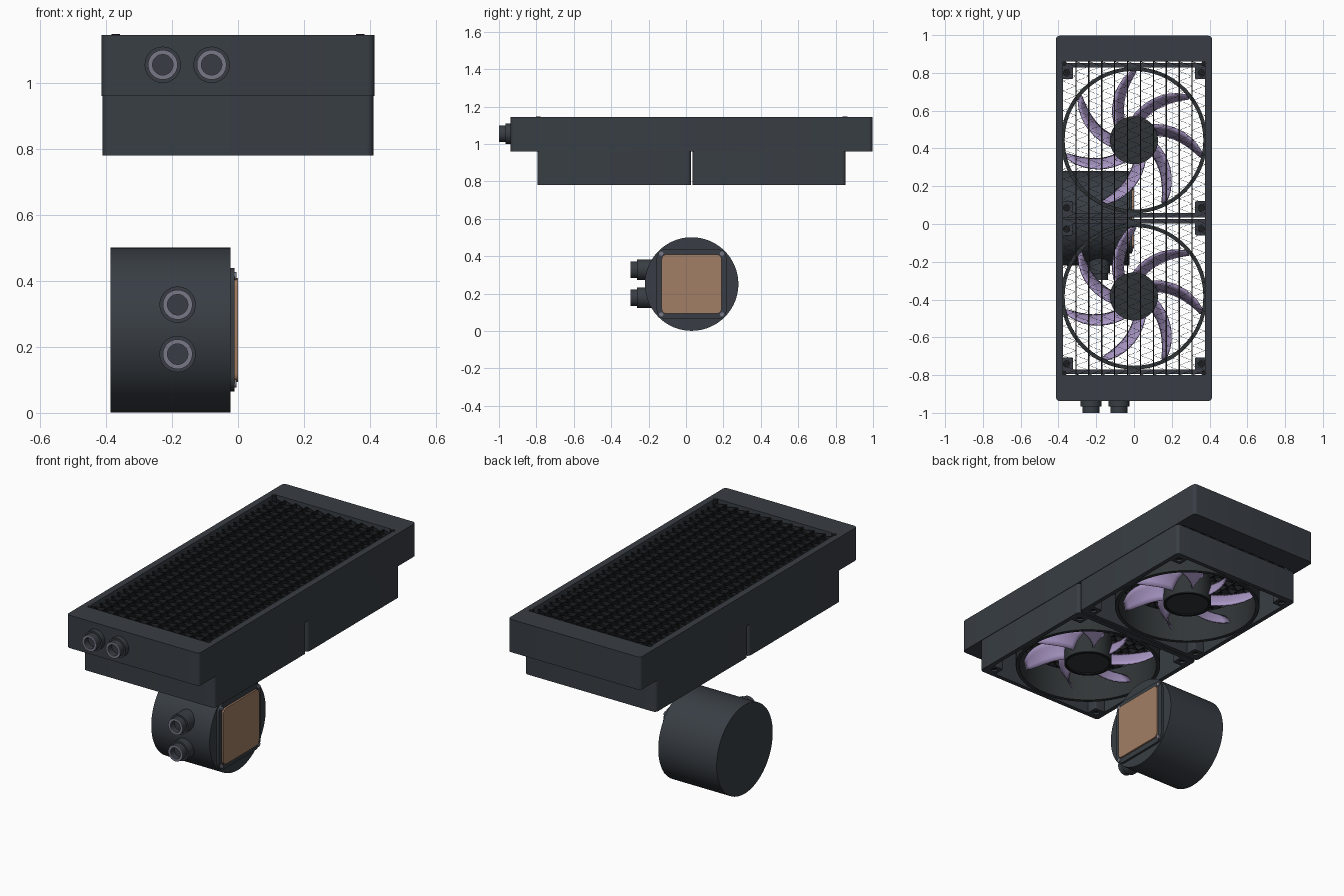
import bpy
import bmesh
from math import sin, cos, pi, radians
from mathutils import Matrix, Vector

if "Cube" in bpy.data.objects:
    bpy.data.objects.remove(bpy.data.objects["Cube"])


def material(name, rgb):
    m = bpy.data.materials.new(name)
    m.use_nodes = True
    m.diffuse_color = (*rgb, 1)
    m.node_tree.nodes["Principled BSDF"].inputs["Base Color"].default_value = (*rgb, 1)
    return m


CASE = material("slate grey", (0.04, 0.048, 0.058))
DARK = material("dark grey", (0.03, 0.036, 0.038))
FIN = material("fin black", (0.012, 0.013, 0.015))
LILAC = material("lilac", (0.40, 0.31, 0.56))
STEEL = material("steel grey", (0.19, 0.19, 0.25))
COPPER = material("copper", (0.36, 0.21, 0.13))

CY = 0.03          # middle of the cooler along y
HALF = 0.413       # half of the radiator width
TO_FRONT = Matrix.Rotation(pi / 2, 4, 'X')   # local z points to -y
TO_SIDE = Matrix.Rotation(pi / 2, 4, 'Y')    # local z points to +x


def finish(name, mesh, mat):
    obj = bpy.data.objects.new(name, mesh)
    bpy.context.scene.collection.objects.link(obj)
    mesh.materials.clear()
    mesh.materials.append(mat)
    bpy.ops.object.select_all(action='DESELECT')
    obj.select_set(True)
    bpy.context.view_layer.objects.active = obj
    bpy.ops.object.shade_smooth_by_angle(angle=radians(35))
    return obj


def circle(r, x=0, y=0, n=64):
    return [(x + r * cos(2 * pi * i / n), y + r * sin(2 * pi * i / n)) for i in range(n)]


def rect(hx, hy, r=0.0, x=0, y=0):
    """Rectangle outline with rounded corners."""
    pts = []
    for k, (sx, sy) in enumerate([(1, 1), (-1, 1), (-1, -1), (1, -1)]):
        for s in range(6 if r else 1):
            a = pi / 2 * (k + s / 5)
            pts.append((x + sx * (hx - r) + r * cos(a), y + sy * (hy - r) + r * sin(a)))
    return pts


def prism(name, loops, lo, hi, mat, matrix=Matrix()):
    """Extrude an outline, with any inner loops cut out as holes."""
    curve = bpy.data.curves.new(name, 'CURVE')
    curve.dimensions = '2D'
    curve.fill_mode = 'BOTH'
    curve.extrude = (hi - lo) / 2
    for loop in loops:
        sp = curve.splines.new('POLY')
        sp.points.add(len(loop) - 1)
        for p, (x, y) in zip(sp.points, loop):
            p.co = (x, y, 0, 1)
        sp.use_cyclic_u = True
    tmp = bpy.data.objects.new(name, curve)
    bpy.context.scene.collection.objects.link(tmp)
    graph = bpy.context.evaluated_depsgraph_get()
    mesh = bpy.data.meshes.new_from_object(tmp.evaluated_get(graph))
    bpy.data.objects.remove(tmp)
    mesh.transform(matrix @ Matrix.Translation((0, 0, (lo + hi) / 2)))
    bm = bmesh.new()
    bm.from_mesh(mesh)
    bmesh.ops.remove_doubles(bm, verts=bm.verts, dist=1e-5)
    bmesh.ops.recalc_face_normals(bm, faces=bm.faces)
    bm.to_mesh(mesh)
    bm.free()
    return finish(name, mesh, mat)


# Radiator housing, open through the middle
WIN_X, WIN_Y = 0.376, 0.83
prism("radiator_housing", [rect(HALF, 0.967, 0.02, 0, CY), rect(WIN_X, WIN_Y, 0, 0, CY)],
      0.96, 1.145, CASE)

# Radiator core: flat tubes along y with zigzag fins between them
CHANNELS, ROWS = 11, 64
step = 2 * WIN_X / CHANNELS
for i in range(1, CHANNELS):
    prism("coolant_tube", [rect(0.003, WIN_Y, 0, -WIN_X + i * step, CY)], 0.965, 1.13, FIN)
bm = bmesh.new()
for c in range(CHANNELS):
    x0 = -WIN_X + c * step
    previous = None
    for k in range(ROWS + 1):
        x = x0 + step * (k % 2)
        y = CY - WIN_Y + 2 * WIN_Y * k / ROWS
        pair = [bm.verts.new((x, y, z)) for z in (0.97, 1.127)]
        if previous:
            bm.faces.new((previous[0], pair[0], pair[1], previous[1]))
        previous = pair
fin_mesh = bpy.data.meshes.new("cooling_fins")
bm.to_mesh(fin_mesh)
bm.free()
fins = finish("cooling_fins", fin_mesh, FIN)
solid = fins.modifiers.new("thickness", 'SOLIDIFY')
solid.thickness = 0.004
solid.offset = 0


def blade_set(name, cy):
    """Seven swept, tilted blades around a hub."""
    bm = bmesh.new()
    rows, cols = 9, 5
    for b in range(7):
        grid = []
        for i in range(rows):
            t = i / (rows - 1)
            r = 0.115 + 0.25 * t
            mid = radians(128) + 2 * pi * b / 7 - radians(38) * t ** 0.85
            width = 0.065 * (1 - 0.55 * t ** 5)
            line = []
            for j in range(cols):
                u = j / (cols - 1) - 0.5
                a = mid + width * (u + 0.5 * u * u) / r
                line.append(bm.verts.new((r * cos(a), cy + r * sin(a), 0.87 + 1.5 * width * u)))
            grid.append(line)
        for i in range(rows - 1):
            for j in range(cols - 1):
                bm.faces.new((grid[i][j], grid[i + 1][j], grid[i + 1][j + 1], grid[i][j + 1]))
    mesh = bpy.data.meshes.new(name)
    bm.to_mesh(mesh)
    bm.free()
    obj = finish(name, mesh, LILAC)
    mod = obj.modifiers.new("thickness", 'SOLIDIFY')
    mod.thickness = 0.007
    mod.offset = 0


# Two fans under the radiator
for label, cy in (("front", CY - 0.4135), ("back", CY + 0.4135)):
    prism(label + "_fan_frame", [rect(0.41, 0.41, 0.02, 0, cy), rect(0.386, 0.386, 0, 0, cy)],
          0.78, 0.96, CASE)
    prism(label + "_fan_ring", [circle(0.387, 0, cy, 96), circle(0.367, 0, cy, 96)],
          0.781, 0.959, DARK)
    prism(label + "_fan_hub", [circle(0.127, 0, cy)], 0.8, 0.945, DARK)
    prism(label + "_hub_rim", [circle(0.127, 0, cy), circle(0.113, 0, cy)], 0.793, 0.8, FIN)
    blade_set(label + "_fan_blades", cy)
    for sx in (-1, 1):
        for sy in (-1, 1):
            x, y = sx * 0.357, cy + sy * 0.357
            prism(label + "_corner_post", [rect(0.034, 0.034, 0.008, x, y), circle(0.017, x, y, 20)],
                  0.78, 0.96, CASE)
            prism(label + "_screw", [circle(0.017, x, y, 20)], 0.79, 0.95, FIN)

# Small screw heads in the radiator corners
for sx in (-1, 1):
    for sy in (-1, 1):
        prism("radiator_screw", [circle(0.013, sx * 0.37, CY + sy * 0.82, 16)], 1.1, 1.148, FIN)


def fitting(name, x, z, root, tip):
    """Hose fitting facing the front, from y = root to y = tip."""
    m = Matrix.Translation(Vector((x, 0, z))) @ TO_FRONT
    prism(name + "_collar", [circle(0.055, n=40)], -root, -tip - 0.035, CASE, m)
    prism(name + "_nozzle", [circle(0.045, n=40), circle(0.031, n=40)],
          -tip - 0.036, -tip - 0.003, CASE, m)
    prism(name + "_face_ring", [circle(0.045, n=40), circle(0.031, n=40)],
          -tip - 0.003, -tip, STEEL, m)


for n, x in (("right", -0.228), ("left", -0.08)):
    fitting(n + "_radiator_fitting", x, 1.055, -0.92, -1.0)
for n, z in (("upper", 0.328), ("lower", 0.178)):
    fitting(n + "_pump_fitting", -0.183, z, -0.13, -0.297)

# Pump: round body lying along x, mounting plate and copper cold plate
side = Matrix.Translation(Vector((0, CY, 0.2515))) @ TO_SIDE
prism("pump_body", [circle(0.25, n=96)], -0.387, -0.023, CASE, side)
prism("pump_plate", [rect(0.187, 0.187, 0.05)], -0.03, -0.01, CASE, side)
prism("cold_plate", [rect(0.158, 0.16, 0.025)], -0.02, 0.0, COPPER, side)
for sx in (-1, 1):
    for sy in (-1, 1):
        prism("plate_screw", [circle(0.012, sx * 0.163, sy * 0.163, 16)], -0.02, -0.004, STEEL, side)
